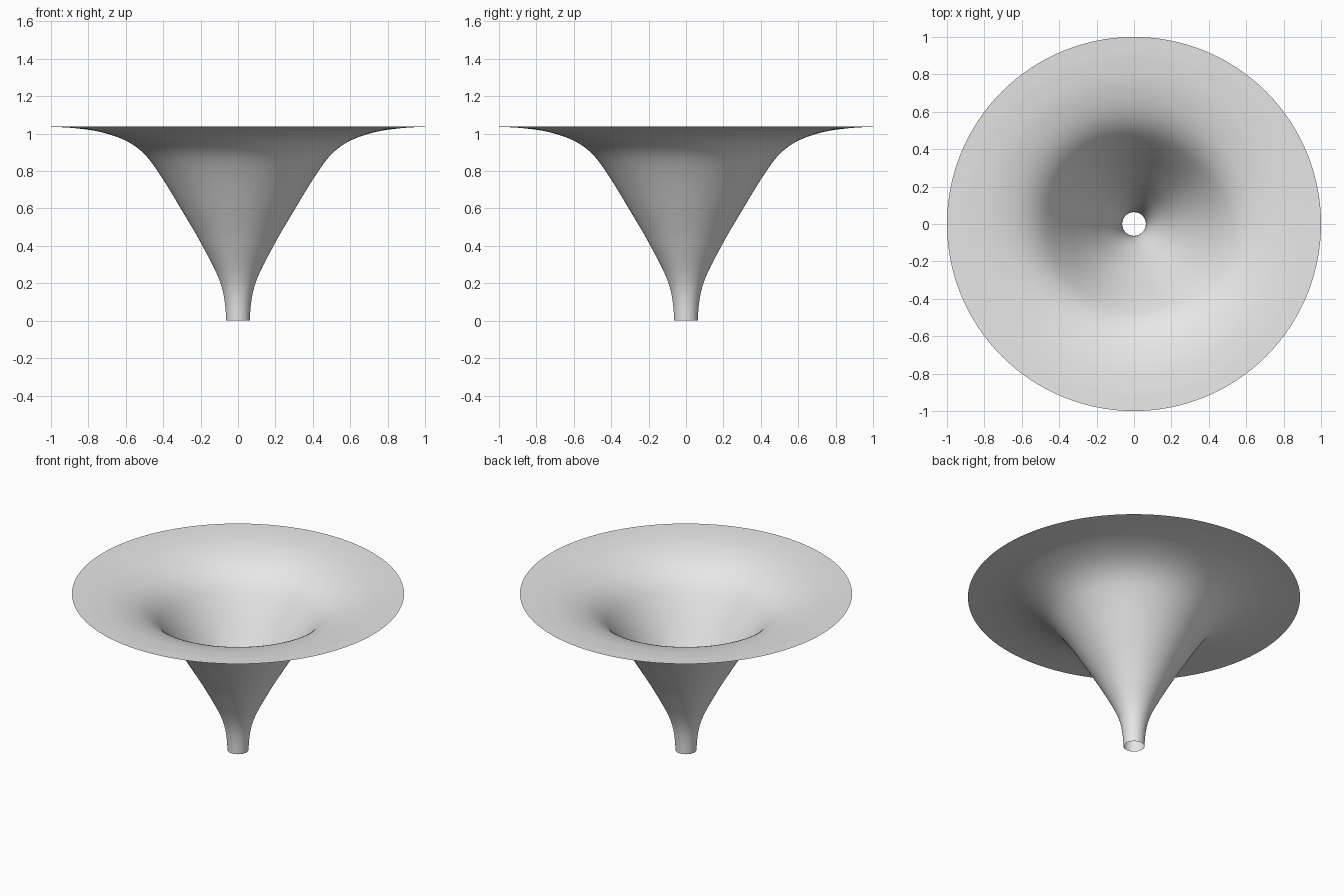
import bpy
import bmesh
from math import cos, sin, tau
from mathutils import Vector
from mathutils.geometry import interpolate_bezier

cube = bpy.data.objects.get("Cube")
if cube:
    bpy.data.objects.remove(cube, do_unlink=True)

SEGMENTS = 128
STEPS = 8

# Plain grey surface colour
grey = bpy.data.materials.new("plain grey")
grey.use_nodes = True
colour = (0.8, 0.8, 0.8, 1)
grey.diffuse_color = colour
grey.node_tree.nodes["Principled BSDF"].inputs["Base Color"].default_value = colour

# Flared profile: radius and height, from the narrow spout to the flat rim
points = [Vector((r, 0, z)) for r, z in (
    (0.063, 0), (0.09, 0.19), (0.19, 0.4), (0.306, 0.6), (0.43, 0.8),
    (0.51, 0.9), (0.605, 0.965), (0.74, 1.01), (0.88, 1.03), (1, 1.037))]


def smooth_profile(pts):
    """Sample a smooth curve passing through the given points."""
    last = len(pts) - 1
    tangents = []
    for i in range(last + 1):
        a, b = pts[max(i - 1, 0)], pts[min(i + 1, last)]
        tangents.append((b - a).normalized())
    tangents[0] = Vector((0.04, 0, 1)).normalized()
    path = [pts[0]]
    for i in range(last):
        reach = (pts[i + 1] - pts[i]).length / 3
        path += interpolate_bezier(
            pts[i], pts[i] + tangents[i] * reach,
            pts[i + 1] - tangents[i + 1] * reach, pts[i + 1], STEPS + 1)[1:]
    return path


# Sweep the profile around the vertical axis as a thin open shell
bm = bmesh.new()
rings = []
for p in smooth_profile(points):
    rings.append([bm.verts.new((p.x * cos(tau * k / SEGMENTS),
                                p.x * sin(tau * k / SEGMENTS), p.z))
                  for k in range(SEGMENTS)])
for low, high in zip(rings, rings[1:]):
    for k in range(SEGMENTS):
        n = (k + 1) % SEGMENTS
        bm.faces.new((low[k], low[n], high[n], high[k])).smooth = True

mesh = bpy.data.meshes.new("flared_funnel")
bm.to_mesh(mesh)
bm.free()
mesh.materials.append(grey)
funnel = bpy.data.objects.new("flared_funnel", mesh)
bpy.context.collection.objects.link(funnel)
